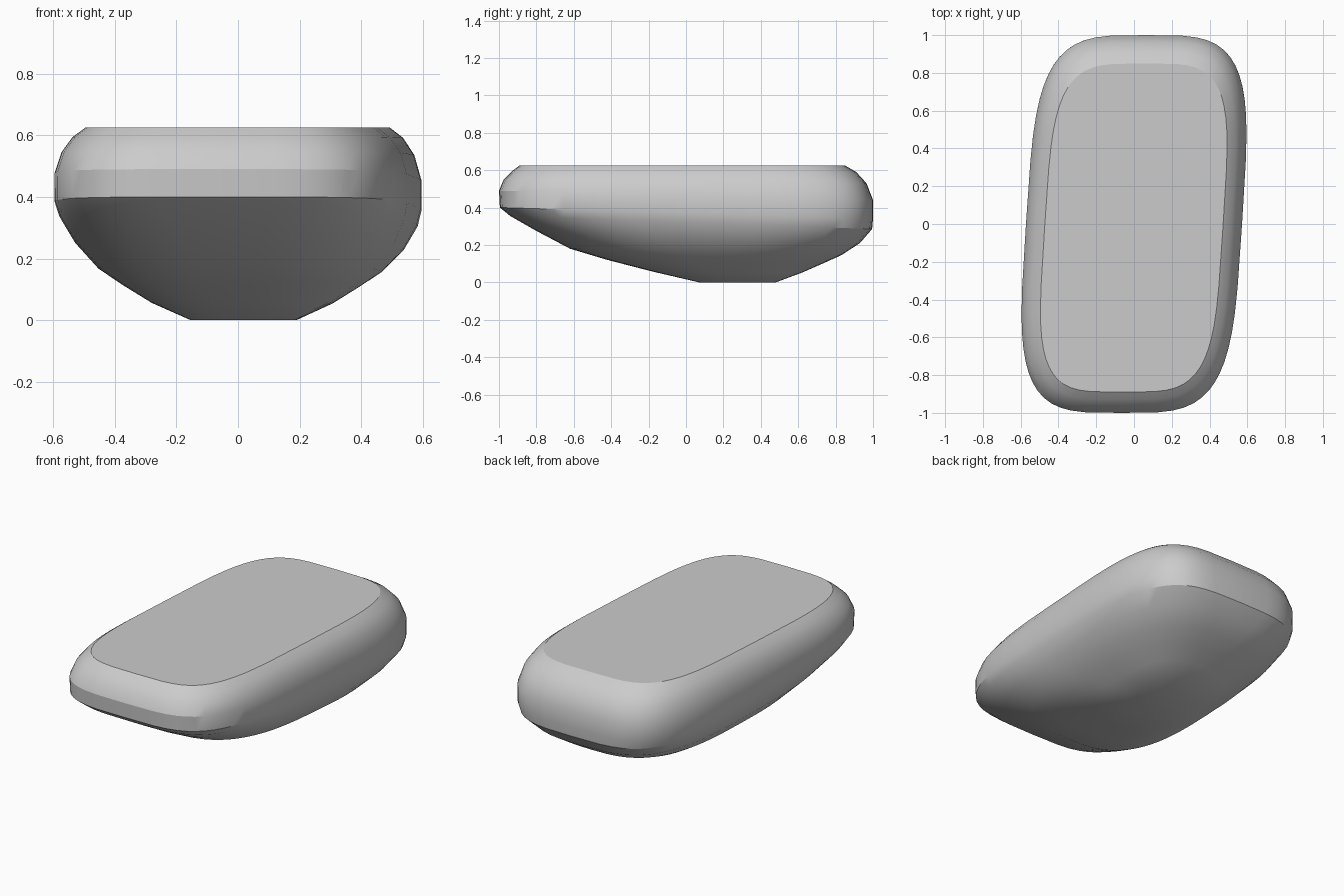
import bpy, bmesh, math

if "Cube" in bpy.data.objects:
    bpy.data.objects.remove(bpy.data.objects["Cube"])

SEG = 56
SKEW = 0.065   # the outline leans slightly from front to back

# Rings from underside to top:
# front y, back y, half width, z at front, z at back, corner squareness
RINGS = [
    (0.07, 0.48, 0.17, 0.000, 0.000, 2.5),
    (-0.18, 0.62, 0.29, 0.058, 0.052, 2.6),
    (-0.42, 0.73, 0.375, 0.120, 0.100, 2.8),
    (-0.62, 0.83, 0.45, 0.180, 0.145, 3.0),
    (-0.80, 0.93, 0.52, 0.275, 0.210, 3.3),
    (-0.94, 0.995, 0.56, 0.355, 0.285, 3.8),
    (-0.995, 1.00, 0.572, 0.400, 0.340, 4.0),
    (-1.00, 1.00, 0.572, 0.490, 0.440, 4.0),
    (-0.975, 0.965, 0.55, 0.550, 0.530, 4.0),
    (-0.93, 0.91, 0.515, 0.595, 0.590, 4.0),
    (-0.89, 0.85, 0.472, 0.625, 0.625, 4.2),
]


def spow(v, p):
    return math.copysign(abs(v) ** p, v)


def ring(bm, yf, yb, hw, zf, zb, n):
    verts = []
    for i in range(SEG):
        a = math.tau * i / SEG
        y = (yf + yb) / 2 + (yb - yf) / 2 * spow(math.sin(a), 2 / n)
        x = hw * spow(math.cos(a), 2 / n) + SKEW * y
        t = (y - yf) / (yb - yf)
        verts.append(bm.verts.new((x, y, zf + (zb - zf) * t)))
    return verts


# Rounded slab with a flat top and an off-centre bulging underside
bm = bmesh.new()
loops = [ring(bm, *r) for r in RINGS]
for lo, hi in zip(loops, loops[1:]):
    for i in range(SEG):
        j = (i + 1) % SEG
        bm.faces.new((lo[i], lo[j], hi[j], hi[i]))
bm.faces.new(loops[0][::-1])
bm.faces.new(loops[-1])
bmesh.ops.recalc_face_normals(bm, faces=bm.faces[:])
mesh = bpy.data.meshes.new("rounded_body")
bm.to_mesh(mesh)
bm.free()
body = bpy.data.objects.new("rounded_body", mesh)
bpy.context.collection.objects.link(body)
bpy.context.view_layer.objects.active = body
body.select_set(True)
bpy.ops.object.shade_smooth_by_angle(angle=math.radians(25))
